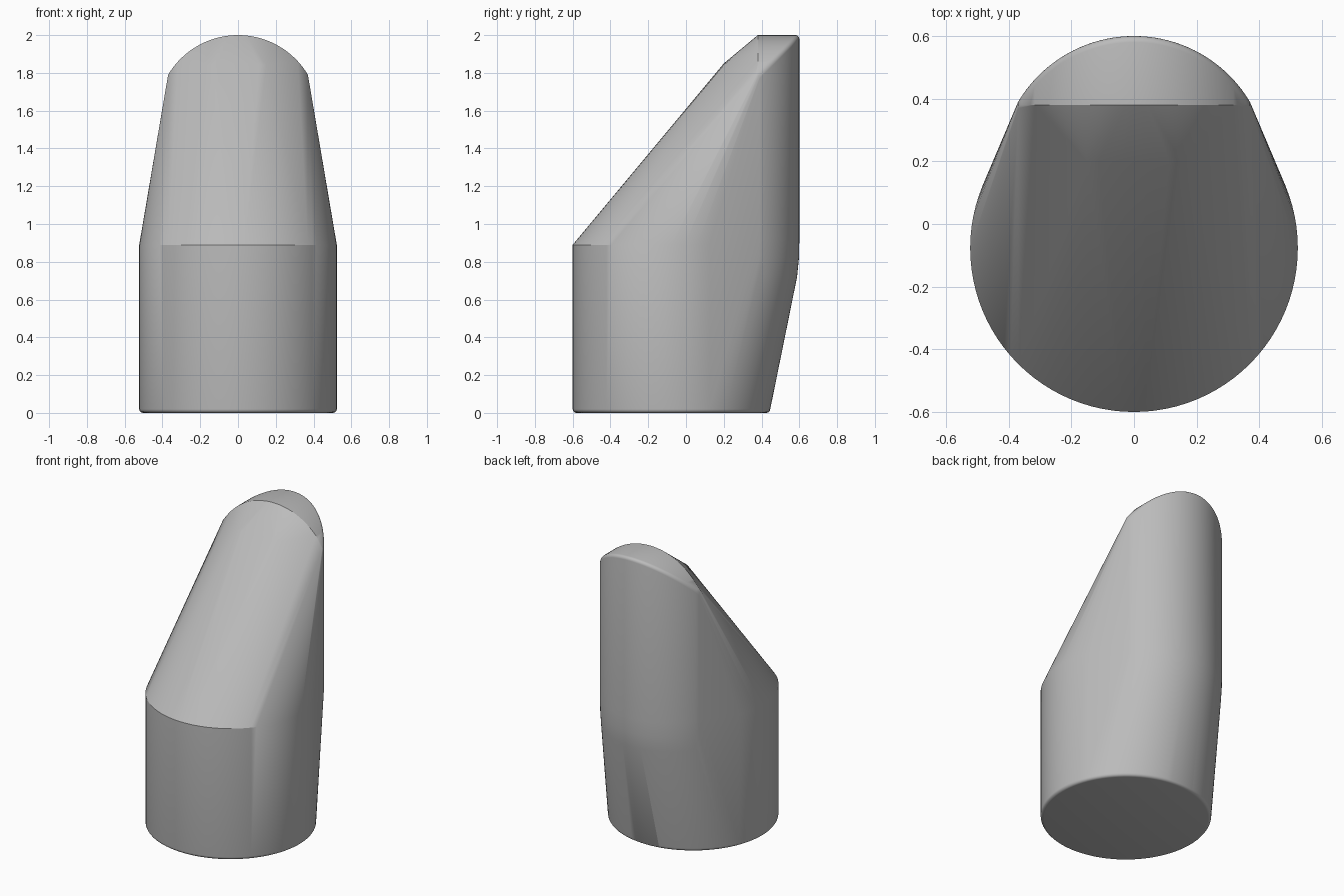
import bpy, bmesh, math

cube = bpy.data.objects.get("Cube")
if cube:
    bpy.data.objects.remove(cube)

R, CY, SHOULDER = 0.523, -0.077, 0.89    # round base
TIP_R, TIP_HALF, SOFT = 0.431, 0.37, 0.02  # curved tip, edge rounding
points = []


def ring(radius, z, n=96):
    for i in range(n):
        a = math.tau * i / n
        points.append((radius * math.sin(a), CY + radius * math.cos(a), z))


# Cylindrical base with a softened bottom rim
for k in range(5):
    a = math.pi / 2 * k / 4
    ring(R - SOFT * (1 - math.sin(a)), SOFT * (1 - math.cos(a)))
ring(R, SHOULDER)

# Tip: arched top and curved back share the same arc
limit = math.asin(TIP_HALF / TIP_R)
for i in range(41):
    a = limit * (2 * i / 40 - 1)
    x, drop = TIP_R * math.sin(a), TIP_R * (1 - math.cos(a))
    points.append((x, 0.38, 2 - drop))
    for y, z in ((0.588, 0.72), (0.598, 0.82), (0.6, 0.92)):
        points.append((x, y - drop, z))
    for k in range(5):
        b = math.pi / 2 * k / 4
        points.append((x, 0.6 - drop - SOFT * (1 - math.cos(b)),
                       2 - drop - SOFT * (1 - math.sin(b))))

# Gentle break in the slope just below the tip
for i in range(9):
    x = 0.15 * (i / 4 - 1)
    points.append((x, 0.2, 1.85 - 0.4 * x * x))

# Wrap the profiles in one skin
bm = bmesh.new()
for p in points:
    bm.verts.new(p)
hull = bmesh.ops.convex_hull(bm, input=bm.verts[:])
loose = {g for g in hull["geom_interior"] + hull["geom_unused"]
         if isinstance(g, bmesh.types.BMVert)}
bmesh.ops.delete(bm, geom=list(loose), context='VERTS')
bmesh.ops.dissolve_limit(bm, angle_limit=0.002, verts=bm.verts[:], edges=bm.edges[:])
bmesh.ops.recalc_face_normals(bm, faces=bm.faces[:])
mesh = bpy.data.meshes.new("slanted_cap")
bm.to_mesh(mesh)
bm.free()
cap = bpy.data.objects.new("slanted_cap", mesh)
bpy.context.collection.objects.link(cap)

# Plain grey
grey = bpy.data.materials.new("plain_grey")
grey.use_nodes = True
colour = (0.5, 0.5, 0.5, 1)
grey.diffuse_color = colour
grey.node_tree.nodes["Principled BSDF"].inputs["Base Color"].default_value = colour
mesh.materials.append(grey)

bpy.ops.object.select_all(action='DESELECT')
cap.select_set(True)
bpy.context.view_layer.objects.active = cap
bpy.ops.object.shade_smooth_by_angle(angle=math.radians(30))
